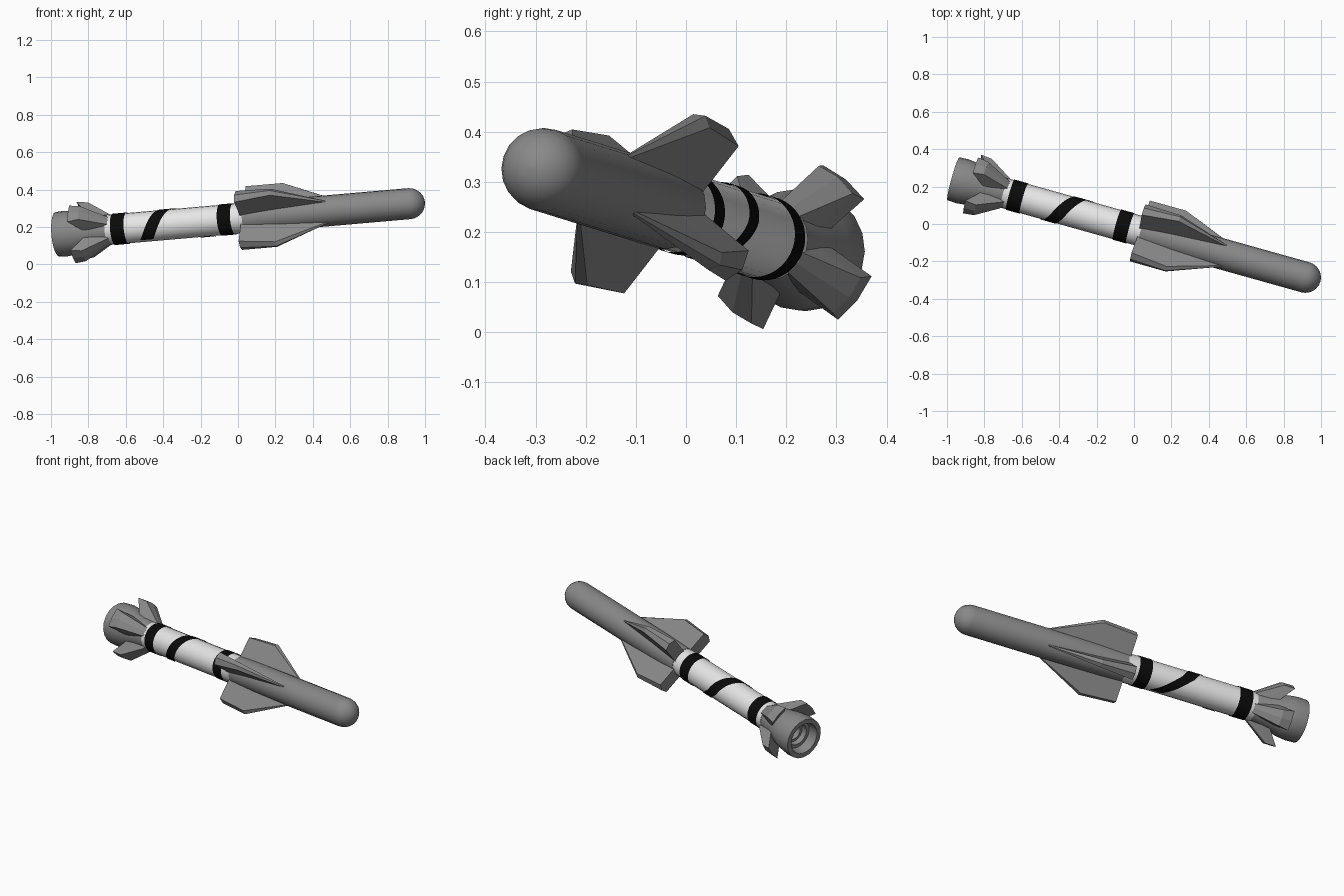
import bpy, bmesh, math
from mathutils import Vector, Matrix

if "Cube" in bpy.data.objects:
    bpy.data.objects.remove(bpy.data.objects["Cube"])

# Tilted body axis: local x runs from tail to nose, local y to the back, local z up
TAIL = Vector((-0.966, 0.242, 0.161))
D = Vector((1, -0.28, 0.087)).normalized()
B = Vector((0, 0, 1)).cross(D).normalized()
U = D.cross(B)
FRAME = Matrix.Translation(TAIL) @ Matrix((D, B, U)).transposed().to_4x4()
R = 0.083


def material(name, v):
    m = bpy.data.materials.new(name)
    m.diffuse_color = (v, v, v, 1)
    m.use_nodes = True
    m.node_tree.nodes["Principled BSDF"].inputs["Base Color"].default_value = m.diffuse_color
    return m


GREY = material("mid grey", 0.25)
WHITE = material("off white", 0.8)
BLACK = material("black", 0.003)


def loft(name, rings, mat, closed=True, smooth=True):
    """Skin a list of equal-length rings given in the local frame."""
    bm = bmesh.new()
    vs = [[bm.verts.new(FRAME @ Vector(p)) for p in ring] for ring in rings]
    n = len(vs[0])
    for a, b in zip(vs, vs[1:]):
        for i in range(n if closed else n - 1):
            j = (i + 1) % n
            bm.faces.new((a[i], a[j], b[j], b[i]))
    if closed:
        bm.faces.new(vs[0])
        bm.faces.new(vs[-1])
    bmesh.ops.remove_doubles(bm, verts=bm.verts, dist=1e-5)
    bmesh.ops.recalc_face_normals(bm, faces=bm.faces)
    me = bpy.data.meshes.new(name)
    bm.to_mesh(me)
    bm.free()
    me.materials.append(mat)
    ob = bpy.data.objects.new(name, me)
    bpy.context.collection.objects.link(ob)
    if smooth:
        bpy.ops.object.select_all(action='DESELECT')
        ob.select_set(True)
        bpy.context.view_layer.objects.active = ob
        bpy.ops.object.shade_smooth_by_angle(angle=math.radians(35))
    return ob


def lathe(name, profile, mat, n=20):
    ang = [2 * math.pi * i / n for i in range(n)]
    return loft(name, [[(t, r * math.sin(a), r * math.cos(a)) for a in ang]
                       for t, r in profile], mat)


# Exhaust bell with a stepped hollow
lathe("exhaust_bell", [(0.14, 0.002), (0.14, 0.04), (0.09, 0.045), (0.09, 0.06),
                       (0.06, 0.065), (0.06, 0.085), (0, 0.092), (0, 0.119),
                       (0.05, 0.122), (0.11, 0.115), (0.21, 0.09), (0.29, 0.078),
                       (0.29, 0.002)], GREY)

# White rear tube
lathe("rear_tube", [(0.285, 0.002), (0.285, R - .002), (1.06, R - .002), (1.06, 0.002)], WHITE)

# Grey front tube with rounded nose
nose = [(1.962 + R * math.sin(k * math.pi / 12), max(R * math.cos(k * math.pi / 12), 0.0005))
        for k in range(7)]
lathe("front_tube_and_nose", [(1.05, 0.002), (1.05, R)] + nose, GREY)


# Painted bands: thin ribbons; angle 0 faces front, 90 up, 180 back
def ribbon(name, keys, half, n=64):
    left, right = [], []
    for i in range(n + 1):
        a = keys[0][0] + (keys[-1][0] - keys[0][0]) * i / n
        for (a0, t0), (a1, t1) in zip(keys, keys[1:]):
            if a <= a1 + 1e-6:
                t = t0 + (t1 - t0) * (a - a0) / (a1 - a0)
                break
        c, s = math.cos(math.radians(a)), math.sin(math.radians(a))
        r = R + 0.001
        left.append((t - half, -r * c, r * s))
        right.append((t + half, -r * c, r * s))
    loft(name, [right, left], BLACK, closed=False)


ribbon("rear_band", [(0, 0.355), (360, 0.355)], 0.038)
ribbon("front_band", [(0, 0.949), (360, 0.949)], 0.037)
ribbon("spiral_band", [(-58, 0.505), (0, 0.55), (90, 0.618), (180, 0.70), (275, 0.85)], 0.036)


# Wings and fins: wedge sections (t_root, t_tip, r_tip, r_ridge, half thickness)
def blades(name, sections, start):
    for k in range(4):
        th = math.radians(start + 90 * k)
        rad = Vector((0, math.sin(th), math.cos(th)))
        tan = Vector((0, math.cos(th), -math.sin(th)))
        rings = []
        for t0, t1, r, ridge, h in sections:
            pts = [(t0, 0.055, -h), (t1, r, -h), (t1, ridge, 0), (t1, r, h), (t0, 0.055, h)]
            rings.append([Vector((t, 0, 0)) + rad * q + tan * w for t, q, w in pts])
        loft(f"{name}_{k + 1}", rings, GREY, smooth=False)


blades("wing", [(1.04, 1.04, 0.187, 0.201, 0.038),
                (1.24, 1.24, 0.20, 0.213, 0.022),
                (1.52, 1.52, 0.078, 0.083, 0.004)], 38)
blades("tail_fin", [(0.19, 0.105, 0.165, 0.172, 0.055),
                    (0.23, 0.165, 0.165, 0.172, 0.045),
                    (0.31, 0.30, 0.078, 0.081, 0.025)], 38)
